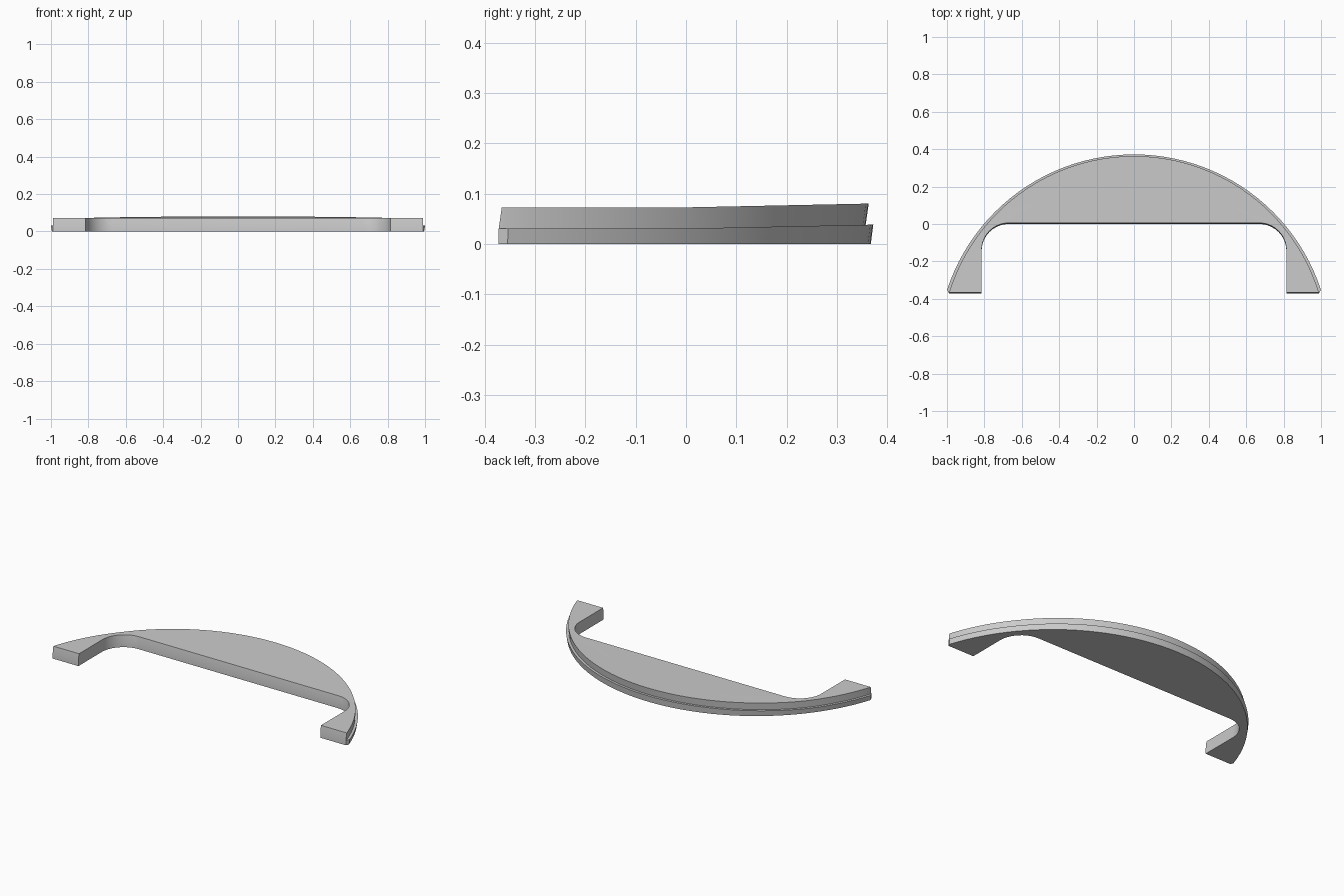
import bpy, bmesh, math

if "Cube" in bpy.data.objects:
    bpy.data.objects.remove(bpy.data.objects["Cube"])

CENTRE_Y = -0.680          # centre of the large outer arc
FRONT_Y = -0.372
LEG_X = 0.815              # inner side of the legs
FILLET = 0.145
ARC_STEPS, FILLET_STEPS = 48, 10


def outline(radius, z, arc_shift, wall_shift):
    """Closed ring: outer arc, left foot, filleted notch, right foot."""
    end = math.asin(0.327 / 1.052)
    pts = []
    for i in range(ARC_STEPS + 1):
        a = end + (math.pi - 2 * end) * i / ARC_STEPS
        lift = arc_shift * max(0, math.sin(a))
        pts.append((radius * math.cos(a), CENTRE_Y + radius * math.sin(a) + lift, z))
    y0 = FRONT_Y + wall_shift
    right = [(0.988, y0, z), (LEG_X, y0, z)]
    for i in range(FILLET_STEPS + 1):
        a = math.pi / 2 * i / FILLET_STEPS
        right.append((LEG_X - FILLET + FILLET * math.cos(a),
                      wall_shift - FILLET + FILLET * math.sin(a), z))
    left = [(-x, y, h) for x, y, h in right]
    return pts + left + right[::-1]


# Stepped section: lower rim, ledge, then the narrower upper plate
levels = [outline(1.047, 0.0, 0.0, 0.0),
          outline(1.052, 0.031, 0.0, 0.0),
          outline(1.037, 0.031, 0.0, 0.0),
          outline(1.037, 0.073, 0.006, 0.006)]

bm = bmesh.new()
rings = [[bm.verts.new(p) for p in ring] for ring in levels]
n = len(rings[0])
for low, high in zip(rings, rings[1:]):
    for i in range(n):
        j = (i + 1) % n
        bm.faces.new((low[i], low[j], high[j], high[i]))
caps = [bm.faces.new(rings[0][::-1]), bm.faces.new(rings[-1])]
bm.normal_update()
bmesh.ops.triangulate(bm, faces=caps, ngon_method='EAR_CLIP')
bmesh.ops.remove_doubles(bm, verts=bm.verts, dist=0.0005)

# Crease across the middle, with the back half rising slightly
bmesh.ops.bisect_plane(bm, geom=bm.verts[:] + bm.edges[:] + bm.faces[:],
                       dist=0.00001, plane_co=(0, 0, 0), plane_no=(0, 1, 0))
for v in bm.verts:
    if v.co.z > 0.02:
        v.co.z += 0.0075 * max(0, v.co.y) / 0.36
bmesh.ops.recalc_face_normals(bm, faces=bm.faces)

mesh = bpy.data.meshes.new("arched_plate")
bm.to_mesh(mesh)
bm.free()
plate = bpy.data.objects.new("arched_plate", mesh)
bpy.context.collection.objects.link(plate)

grey = bpy.data.materials.new("plain grey")
grey.diffuse_color = (0.6, 0.6, 0.6, 1)
grey.use_nodes = True
grey.node_tree.nodes["Principled BSDF"].inputs["Base Color"].default_value = grey.diffuse_color
mesh.materials.append(grey)

bpy.context.view_layer.objects.active = plate
plate.select_set(True)
bpy.ops.object.shade_smooth_by_angle(angle=math.radians(30))
